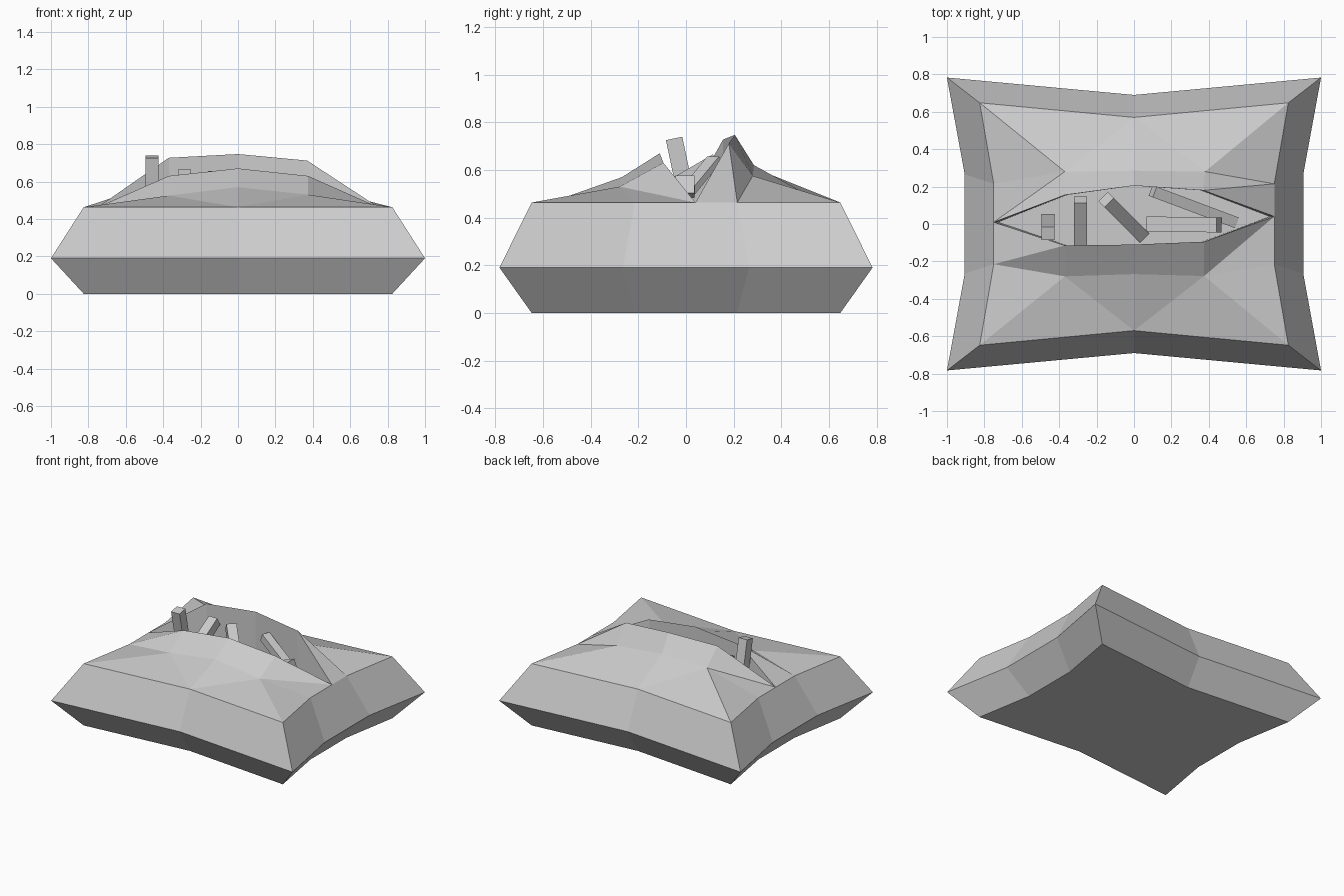
import bpy, bmesh
from mathutils import Vector, Matrix

if "Cube" in bpy.data.objects:
    bpy.data.objects.remove(bpy.data.objects["Cube"])


def finish(bm, name):
    bmesh.ops.recalc_face_normals(bm, faces=bm.faces)
    mesh = bpy.data.meshes.new(name)
    bm.to_mesh(mesh)
    bm.free()
    obj = bpy.data.objects.new(name, mesh)
    bpy.context.collection.objects.link(obj)
    return obj


# Torn sack: stacked pillow-shaped rings
bm = bmesh.new()


def ring(cx, cy, my, sx, sy, z):
    """Counter-clockwise ring: 4 corners, 2 long-side mids, 4 short-side points."""
    pts = [(-cx, -cy), (0, -my), (cx, -cy), (sx, -sy), (sx, sy),
           (cx, cy), (0, my), (-cx, cy), (-sx, sy), (-sx, -sy)]
    return [bm.verts.new((x, y, z)) for x, y in pts]


bottom = ring(.825, .648, .57, .75, .215, 0)
middle = ring(1, .783, .69, .905, .265, .19)
top = ring(.825, .648, .57, .75, .215, .463)
bm.faces.new(bottom)
for a, b in ((bottom, middle), (middle, top)):
    for i in range(10):
        j = (i + 1) % 10
        bm.faces.new((a[i], a[j], b[j], b[i]))

# Ends of the tear, raised shoulders and torn lips (listed in walking order)
left, right = bm.verts.new((-.75, .01, .463)), bm.verts.new((.75, .04, .463))


def row(*pts):
    return [bm.verts.new(p) for p in pts]


front_sh = row((-.37, -.28, .525), (0, -.268, .57), (.375, -.278, .53))
front_lip = row((-.37, -.115, .63), (0, -.11, .67), (.375, -.095, .63))
back_sh = row((.38, .28, .575), (0, .285, .62), (-.37, .28, .61))
back_lip = row((.37, .18, .712), (0, .205, .747), (-.37, .155, .727))


def flap(s0, c0, m, c1, s1, e0, e1, sh, lip):
    """One side of the sack top, from the rim up to the torn lip."""
    tris = [(s0, c0, sh[0]), (c0, m, sh[0]), (m, sh[1], sh[0]), (m, sh[2], sh[1]),
            (m, c1, sh[2]), (c1, s1, sh[2])]
    if sh is front_sh:
        tris += [(s0, sh[0], lip[0]), (s0, lip[0], e0),
                 (s1, e1, sh[2]), (e1, lip[2], sh[2])]
    else:
        tris += [(s0, sh[0], lip[0]), (s0, lip[0], e0),
                 (s1, e1, sh[2]), (e1, lip[2], sh[2])]
    for t in tris:
        bm.faces.new(t)
    for i in range(2):
        bm.faces.new((sh[i], sh[i + 1], lip[i + 1], lip[i]))


flap(top[9], top[0], top[1], top[2], top[3], left, right, front_sh, front_lip)
flap(top[4], top[5], top[6], top[7], top[8], right, left, back_sh, back_lip)

# Inside walls and shallow contents level
mouth = [left, *front_lip, right, *back_lip]
floor = [bm.verts.new((v.co.x * .97, v.co.y, .42)) for v in mouth]
for i in range(8):
    j = (i + 1) % 8
    bm.faces.new((mouth[i], mouth[j], floor[j], floor[i]))
bm.faces.new(floor)
finish(bm, "torn_sack")


# Square sticks poking out of the tear
def stick(name, tip, base, width):
    tip, base = Vector(tip), Vector(base)
    z = (tip - base).normalized()
    x = Vector((1, 0, 0)) if abs(z.x) < .1 else z.cross(Vector((0, 0, 1))).normalized()
    y = z.cross(x)
    rot = Matrix((x, y, z)).transposed().to_4x4()
    m = Matrix.Translation((tip + base) / 2) @ rot @ Matrix.Diagonal(
        (width, width, (tip - base).length, 1))
    b = bmesh.new()
    bmesh.ops.create_cube(b, size=1, matrix=m)
    finish(b, name)


sticks = [
    ((-.46, -.05, .732), (-.46, .02, .40), .07),
    ((-.285, .13, .635), (-.285, -.17, .46), .07),
    ((-.15, .13, .63), (.04, -.06, .40), .07),
    ((.10, .175, .60), (.54, .01, .40), .06),
    ((.455, -.005, .54), (.08, .0, .40), .08),
]
for n, (tip, base, width) in enumerate(sticks, 1):
    stick(f"stick_{n}", tip, base, width)
